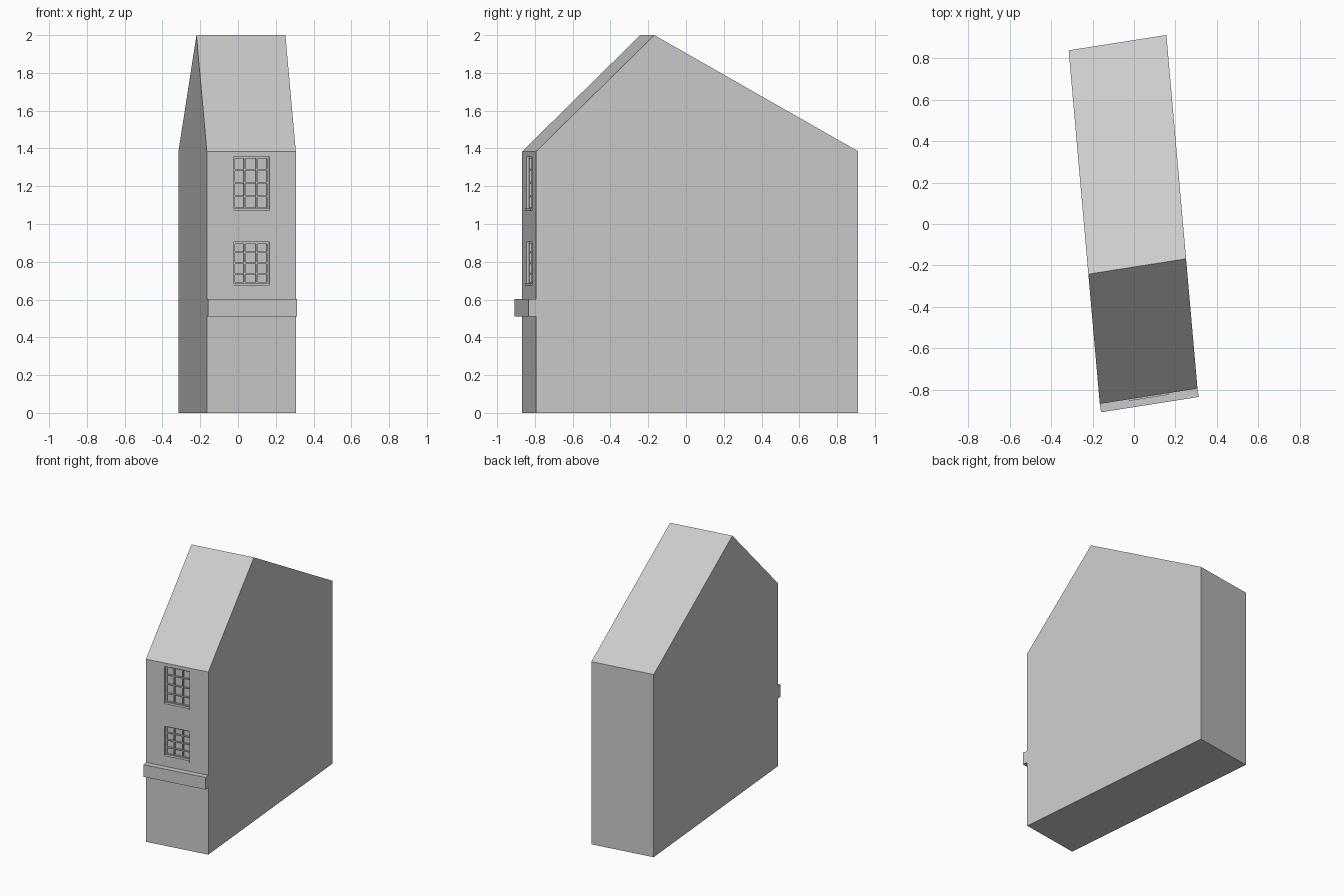
import bpy, bmesh
from mathutils import Vector, Matrix

if "Cube" in bpy.data.objects:
    bpy.data.objects.remove(bpy.data.objects["Cube"])

FL = Vector((-0.165, -0.867, 0))      # front left corner of the plot
W = Vector((0.471, 0.074, 0))         # along the front wall
B = Vector((-0.15, 1.704, 0))         # along the side walls
width = W.length
u = W.normalized()
inward = Vector((0, 0, 1)).cross(u)
# facade frame: x along the wall, y into the wall, z up
M = Matrix((u, inward, Vector((0, 0, 1)))).transposed().to_4x4()
M.translation = FL


def finish(name, bm):
    bmesh.ops.recalc_face_normals(bm, faces=bm.faces)
    me = bpy.data.meshes.new(name)
    bm.to_mesh(me)
    bm.free()
    ob = bpy.data.objects.new(name, me)
    bpy.context.collection.objects.link(ob)
    return ob


def add_box(bm, x0, x1, y0, y1, z0, z1):
    mat = (M @ Matrix.Translation(((x0 + x1) / 2, (y0 + y1) / 2, (z0 + z1) / 2))
           @ Matrix.Diagonal((x1 - x0, y1 - y0, z1 - z0, 1)))
    bmesh.ops.create_cube(bm, size=1, matrix=mat)


def box(name, *dims):
    bm = bmesh.new()
    add_box(bm, *dims)
    return finish(name, bm)


# house body: gabled side profile swept along the facade
bm = bmesh.new()
profile = [(0, 0), (1, 0), (1, 1.385), (0.367, 2.0), (0, 1.385)]
face = bm.faces.new([bm.verts.new(FL + B * t + Vector((0, 0, z))) for t, z in profile])
ext = bmesh.ops.extrude_face_region(bm, geom=[face], use_keep_orig=True)
bmesh.ops.translate(bm, vec=W, verts=[v for v in ext["geom"] if isinstance(v, bmesh.types.BMVert)])
body = finish("house_body", bm)

# string course over the ground floor
box("facade_ledge", 0, width, -0.041, 0.0, 0.51, 0.602)

x0, x1, depth = 0.142, 0.335, 0.03


def window(name, z0, z1):
    # recess cut into the facade
    cutter = box(name + "_cutter", x0, x1, -0.05, depth, z0, z1)
    mod = body.modifiers.new("recess", 'BOOLEAN')
    mod.object, mod.operation, mod.solver = cutter, 'DIFFERENCE', 'EXACT'
    bpy.context.view_layer.objects.active = body
    bpy.ops.object.modifier_apply(modifier=mod.name)
    bpy.data.objects.remove(cutter)
    # frame and glazing bars
    bm = bmesh.new()
    f, y0 = 0.01, 0.015
    add_box(bm, x0, x0 + f, y0, depth, z0, z1)
    add_box(bm, x1 - f, x1, y0, depth, z0, z1)
    add_box(bm, x0 + f, x1 - f, y0, depth, z0, z0 + f)
    add_box(bm, x0 + f, x1 - f, y0, depth, z1 - f, z1)
    for i in (1, 2):
        x = x0 + (x1 - x0) * i / 3
        add_box(bm, x - 0.004, x + 0.004, y0 + 0.003, depth, z0 + f, z1 - f)
    for i in (1, 2, 3):
        z = z0 + (z1 - z0) * i / 4
        add_box(bm, x0 + f, x1 - f, y0 + 0.004, depth, z - 0.004, z + 0.004)
    finish(name + "_frame", bm)
    # sill
    box(name + "_sill", x0, x1, -0.008, depth, z0 - 0.008, z0 + 0.004)


window("upper_window", 1.077, 1.358)
window("lower_window", 0.682, 0.905)
